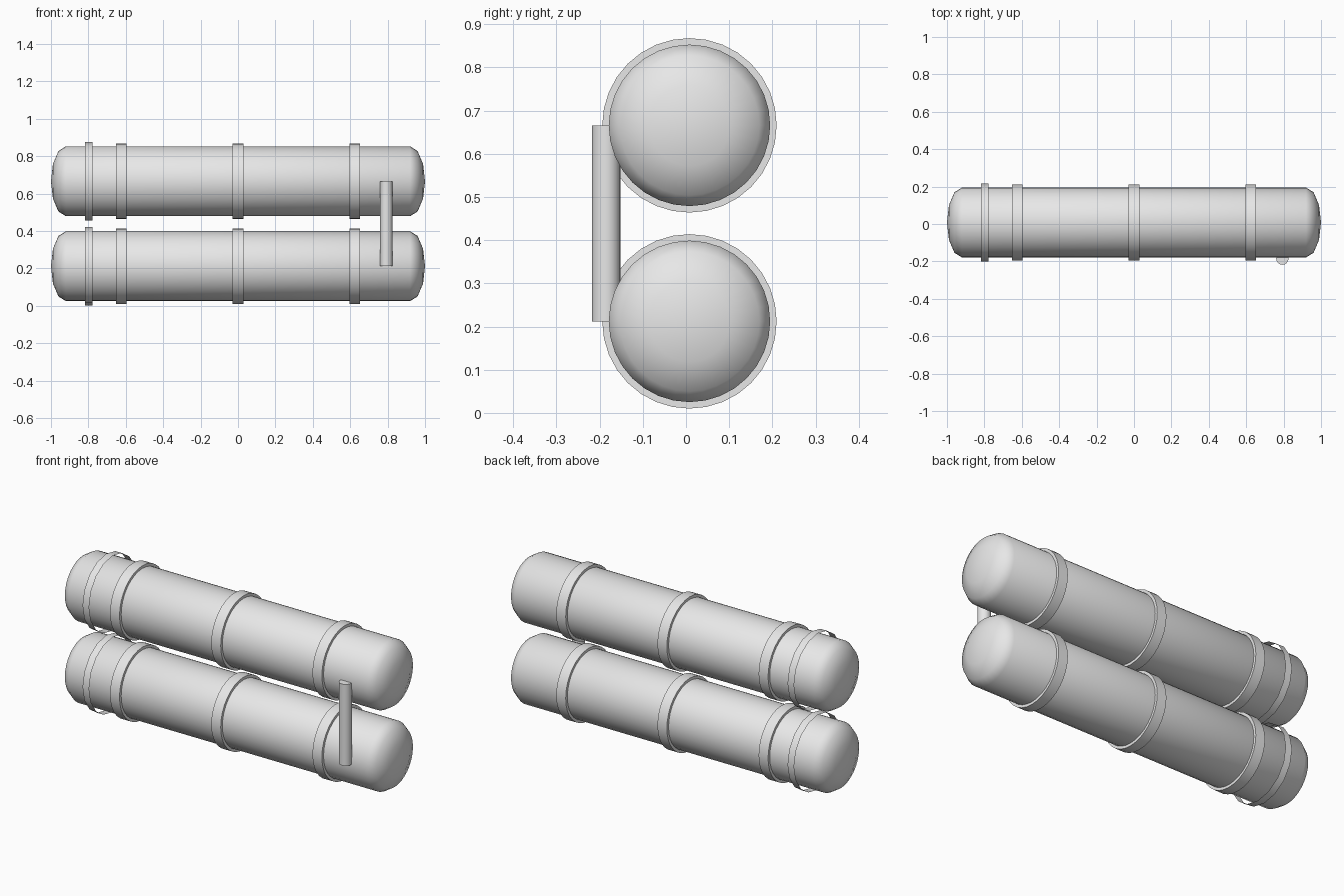
import bpy, bmesh, math
from mathutils import Vector

if "Cube" in bpy.data.objects:
    bpy.data.objects.remove(bpy.data.objects["Cube"], do_unlink=True)

GREY = (0.8, 0.8, 0.8, 1)
grey = bpy.data.materials.new("plain grey")
grey.use_nodes = True
grey.diffuse_color = GREY
grey.node_tree.nodes["Principled BSDF"].inputs["Base Color"].default_value = GREY

TANK_Y, TANK_R = 0.008, 0.187
LOWER_Z, UPPER_Z = 0.212, 0.666


def revolve(name, profile, sides, location, axis=(1, 0, 0)):
    """Spin a profile of (distance along axis, radius) points around the axis."""
    axis = Vector(axis)
    out = Vector((0, 0, 1)) if axis.z == 0 else Vector((0, -1, 0))
    bm = bmesh.new()
    verts = [bm.verts.new(axis * a + out * r) for a, r in profile]
    edges = [bm.edges.new(pair) for pair in zip(verts, verts[1:])]
    bmesh.ops.spin(bm, geom=verts + edges, cent=(0, 0, 0), axis=axis,
                   angle=math.tau, steps=sides, use_duplicate=False)
    bmesh.ops.remove_doubles(bm, verts=bm.verts, dist=0.0005)
    bmesh.ops.recalc_face_normals(bm, faces=bm.faces)
    mesh = bpy.data.meshes.new(name)
    bm.to_mesh(mesh)
    bm.free()
    mesh.materials.append(grey)
    obj = bpy.data.objects.new(name, mesh)
    obj.location = location
    bpy.context.collection.objects.link(obj)
    bpy.ops.object.select_all(action="DESELECT")
    obj.select_set(True)
    bpy.context.view_layer.objects.active = obj
    bpy.ops.object.shade_smooth_by_angle(angle=math.radians(35))
    return obj


# Tank outline: straight barrel with shallow domed ends
dome = [(0.92 + 0.08 * math.sin(t), TANK_R * math.cos(t))
        for t in (math.radians(30 * i) for i in range(4))]
tank_profile = [(-a, r) for a, r in reversed(dome)] + dome

for level, z in (("lower", LOWER_Z), ("upper", UPPER_Z)):
    revolve(level + "_tank", tank_profile, 32, (0, TANK_Y, z))

    # Three solid bands around the barrel
    for place, x in (("right", -0.624), ("middle", 0), ("left", 0.624)):
        band = [(-0.029, 0.18), (-0.029, 0.202), (0.029, 0.202), (0.029, 0.18)]
        revolve(f"{level}_{place}_band", band, 32, (x, TANK_Y, z))

    # Thin loose strap standing clear of the barrel
    revolve(level + "_strap", [(-0.02, 0.209), (0.02, 0.209)], 16,
            (-0.798, TANK_Y, z))

# Upright pipe joining the two tanks at the front
half = (UPPER_Z - LOWER_Z) / 2
revolve("connecting_pipe", [(-half, 0), (-half, 0.033), (half, 0.033), (half, 0)],
        16, (0.793, -0.185, LOWER_Z + half), axis=(0, 0, 1))
